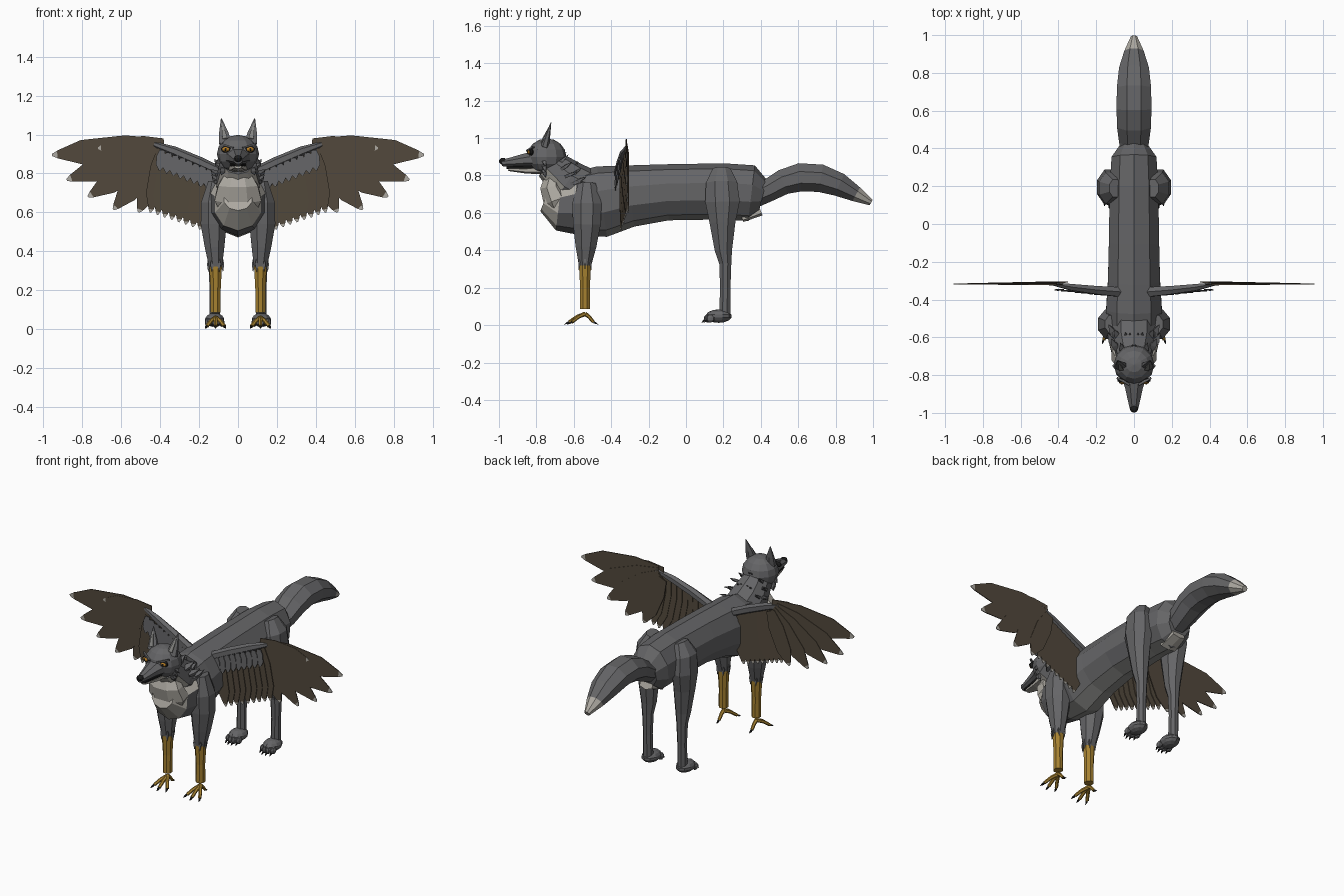
import bpy
import bmesh
import math
from mathutils import Vector, Matrix

default_cube = bpy.data.objects.get("Cube")
if default_cube:
    bpy.data.objects.remove(default_cube, do_unlink=True)


def make_material(name, red, green, blue):
    material = bpy.data.materials.new(name)
    material.use_nodes = True
    colour = (red, green, blue, 1)
    material.diffuse_color = colour
    material.node_tree.nodes["Principled BSDF"].inputs["Base Color"].default_value = colour
    return material


GREY = make_material("grey fur", .13, .13, .135)
LIGHT = make_material("light belly fur", .23, .23, .22)
PALE = make_material("pale chest fur", .42, .40, .36)
BROWN = make_material("brown feather", .085, .066, .045)
GOLD = make_material("golden leg scale", .38, .22, .03)
AMBER = make_material("amber eye", .5, .22, .02)
BLACK = make_material("black nose and claw", .012, .012, .012)


def finish(name, mesh_data, materials, rule=None, mirror=False):
    """Turn a bmesh into a flat shaded object, coloured by a face rule."""
    bmesh.ops.recalc_face_normals(mesh_data, faces=mesh_data.faces)
    if rule:
        for face in mesh_data.faces:
            face.material_index = rule(face.calc_center_median(), face.normal)
    mesh = bpy.data.meshes.new(name)
    mesh_data.to_mesh(mesh)
    mesh_data.free()
    for material in materials:
        mesh.materials.append(material)
    part = bpy.data.objects.new(name, mesh)
    bpy.context.collection.objects.link(part)
    if mirror:
        part.modifiers.new("Mirror", "MIRROR")
    return part


def add_loft(mesh_data, stations, sides=8, side_axis=(1, 0, 0)):
    """Skin elliptical rings; each station is x, y, z, side radius, other radius."""
    points = [Vector(station[:3]) for station in stations]
    rings = []
    for index, station in enumerate(stations):
        ahead = points[min(index + 1, len(points) - 1)]
        tangent = (ahead - points[max(index - 1, 0)]).normalized()
        other = tangent.cross(Vector(side_axis)).normalized()
        side = other.cross(tangent)
        ring = []
        for step in range(sides):
            angle = math.tau * (step + .5) / sides
            offset = side * station[3] * math.cos(angle) + other * station[4] * math.sin(angle)
            ring.append(mesh_data.verts.new(points[index] + offset))
        rings.append(ring)
    for first, second in zip(rings, rings[1:]):
        for step in range(sides):
            after = (step + 1) % sides
            mesh_data.faces.new((first[step], first[after], second[after], second[step]))
    mesh_data.faces.new(rings[0])
    mesh_data.faces.new(rings[-1])


def loft(name, stations, materials, rule=None, mirror=False, sides=8, side_axis=(1, 0, 0)):
    mesh_data = bmesh.new()
    add_loft(mesh_data, stations, sides, side_axis)
    return finish(name, mesh_data, materials, rule, mirror)


def ball(name, centre, size, material, mirror=False, segments=10, rings=7):
    mesh_data = bmesh.new()
    matrix = Matrix.Translation(centre) @ Matrix.Diagonal((*size, 1))
    bmesh.ops.create_uvsphere(mesh_data, u_segments=segments, v_segments=rings, radius=1, matrix=matrix)
    return finish(name, mesh_data, [material], mirror=mirror)


def add_spike(mesh_data, base, tip, width, depth, sides=4):
    middle = Vector(base).lerp(Vector(tip), .4)
    add_loft(mesh_data, [(*base, width * .7, depth), (*middle, width, depth), (*tip, .001, .001)], sides)


def add_feather(mesh_data, root, tip, half_width):
    """A flat blade in the wing plane; its last strip is the quill tip."""
    root, tip = Vector(root), Vector(tip)
    across = (tip - root).cross(Vector((0, 1, 0))).normalized() * half_width
    previous = None
    for along, spread in ((0, .55), (.3, 1), (.72, .95), (.95, .3), (1, .08)):
        centre = root.lerp(tip, along)
        pair = [mesh_data.verts.new(centre + across * spread), mesh_data.verts.new(centre - across * spread)]
        if previous:
            face = mesh_data.faces.new((previous[0], previous[1], pair[1], pair[0]))
            face.material_index = int(along == 1)
        previous = pair


def feathers(name, blades, materials):
    mesh_data = bmesh.new()
    for blade in blades:
        add_feather(mesh_data, *blade)
    part = finish(name, mesh_data, materials, mirror=True)
    solid = part.modifiers.new("Thickness", "SOLIDIFY")
    solid.thickness = .005
    solid.offset = 0


# Torso, with pale breast and lighter underside
def torso_colour(centre, normal):
    if centre.y < -.6 and normal.y < -.3 and centre.z > .53:
        return 2
    return 1 if normal.z < -.8 and centre.y > -.5 else 0


loft("torso", [(0, .41, .69, .08, .09), (0, .35, .705, .125, .15), (0, .2, .715, .135, .15),
               (0, -.1, .71, .14, .15), (0, -.3, .69, .145, .165), (0, -.45, .66, .155, .19),
               (0, -.58, .65, .15, .17), (0, -.68, .64, .125, .135), (0, -.755, .67, .075, .065)],
     [GREY, LIGHT, PALE], torso_colour, sides=10)
loft("neck", [(0, -.52, .71, .12, .12), (0, -.63, .77, .115, .115), (0, -.73, .86, .085, .085)],
     [GREY, PALE], lambda centre, normal: int(normal.y < -.45 and normal.z < .1), sides=10)
loft("breast_bib", [(0, -.71, .79, .075, .05), (0, -.72, .74, .11, .065), (0, -.69, .67, .13, .08),
                    (0, -.66, .57, .08, .06)], [PALE], sides=8)

# Pointed fur collar in two rows
collar = bmesh.new()
for row in range(2):
    for step in range(5):
        angle = math.radians(-25 + 28 * step + 12 * row)
        out = Vector((math.cos(angle), -.45 * math.sin(angle), .8 * math.sin(angle)))
        base = Vector((0, -.64 + .06 * row, .79 - .05 * row)) + out * .105
        add_spike(collar, base, base + out * .035 + Vector((0, .065, .025)), .024, .012)
finish("fur_collar", collar, [GREY], mirror=True)

# Head
ball("head", (0, -.745, .9), (.108, .105, .098), GREY, segments=12, rings=8)
loft("muzzle", [(0, -.81, .885, .07, .05), (0, -.87, .88, .05, .038), (0, -.93, .872, .036, .028),
                (0, -.985, .866, .022, .018)], [GREY])
loft("mouth_line", [(0, -.8, .845, .05, .012), (0, -.96, .843, .022, .008)], [BLACK], sides=6)
loft("lower_jaw", [(0, -.76, .83, .06, .025), (0, -.86, .827, .04, .016), (0, -.95, .833, .019, .009)],
     [PALE], sides=6)
ball("nose", (0, -.978, .876), (.022, .022, .018), BLACK)
ball("eye_rims", (.062, -.828, .925), (.027, .014, .018), BLACK, True)
ball("eyes", (.063, -.836, .924), (.019, .012, .012), AMBER, True)
ball("pupils", (.064, -.846, .924), (.006, .004, .008), BLACK, True)
loft("brows", [(.025, -.85, .932, .008, .006), (.09, -.815, .953, .008, .006)], [GREY], mirror=True,
     sides=4, side_axis=(0, 1, 0))
loft("ears", [(.066, -.755, .955, .038, .022), (.074, -.74, 1.01, .027, .014), (.086, -.722, 1.083, .002, .002)],
     [GREY], mirror=True, sides=6)
loft("inner_ears", [(.067, -.774, .98, .018, .004), (.074, -.756, 1.015, .013, .004),
                    (.083, -.733, 1.06, .001, .001)], [LIGHT], mirror=True, sides=4)
cheeks = bmesh.new()
for drop in range(3):
    add_spike(cheeks, (.075, -.76, .88 - .025 * drop), (.116 - .015 * drop, -.75, .85 - .03 * drop), .02, .015)
finish("cheek_tufts", cheeks, [GREY], mirror=True)

# Tail with pale tip
loft("tail", [(0, .36, .69, .07, .07), (0, .44, .72, .085, .065), (0, .52, .765, .097, .073),
              (0, .61, .79, .1, .082), (0, .72, .785, .098, .08), (0, .82, .75, .085, .068),
              (0, .91, .7, .055, .045), (0, .99, .655, .018, .018)],
     [GREY, PALE], lambda centre, normal: int(centre.y > .92))

# Front legs: furred above, scaled below
loft("front_upper_legs", [(.12, -.53, .76, .035, .05), (.125, -.53, .65, .07, .085), (.125, -.53, .54, .072, .08),
                          (.12, -.535, .42, .054, .06), (.115, -.54, .32, .036, .036)], [GREY], mirror=True)
loft("front_shins", [(.115, -.54, .34, .036, .036), (.115, -.54, .2, .028, .028), (.115, -.54, .085, .028, .03)],
     [GOLD], mirror=True)
cuffs = bmesh.new()
for step in range(6):
    out = Vector((math.cos(step * math.tau / 6), math.sin(step * math.tau / 6), 0))
    base = Vector((.115, -.54, .36)) + out * .032
    add_spike(cuffs, base, base + out * .006 - Vector((0, 0, .065)), .014, .007)
finish("leg_fur_cuffs", cuffs, [GREY], mirror=True)

# Bird feet: three toes forward, one back
toes, talons = bmesh.new(), bmesh.new()
for spread, reach in ((-.045, -.07), (0, -.085), (.045, -.07), (0, .045)):
    ankle = Vector((.115, -.54, .06))
    end = ankle + Vector((spread, reach, -.044))
    knuckle = ankle.lerp(end, .5) + Vector((0, 0, .006))
    add_loft(toes, [(*ankle, .013, .012), (*knuckle, .011, .01), (*end, .01, .009)], 6)
    point = end + Vector((spread * .2, math.copysign(.026, reach), -.012))
    add_spike(talons, end, point, .007, .007)
finish("front_toes", toes, [GOLD], mirror=True)
finish("front_talons", talons, [BLACK], mirror=True)

# Hind legs and paws
loft("hind_legs", [(.1, .19, .835, .035, .05), (.125, .19, .76, .065, .09), (.13, .195, .66, .07, .1),
                   (.125, .195, .55, .062, .075), (.12, .2, .4, .045, .05), (.12, .21, .33, .034, .035),
                   (.12, .21, .2, .028, .03), (.12, .207, .06, .03, .032)], [GREY], mirror=True)
ball("hind_paws", (.12, .175, .048), (.052, .07, .036), GREY, True)
paw_claws = bmesh.new()
for number, shift in enumerate((-.036, -.012, .012, .036)):
    front = .112 + abs(shift) * .5
    ball("hind_toe_" + str(number + 1), (.12 + shift, front, .035), (.015, .024, .022), GREY, True, 8, 5)
    add_spike(paw_claws, (.12 + shift, front - .018, .028), (.12 + shift, front - .035, .012), .006, .006)
finish("hind_claws", paw_claws, [BLACK], mirror=True)
loft("rump_patch", [(0, .3, .57, .06, .02), (0, .4, .61, .05, .025)], [PALE], sides=6)

# Wings: arm, long outer feathers, inner feathers, front coverts
loft("wing_arms", [(.07, -.36, .8, .03, .025), (.2, -.35, .86, .025, .027), (.33, -.335, .915, .02, .025),
                   (.43, -.317, .95, .009, .014)], [GREY], mirror=True, sides=6, side_axis=(0, 1, 0))

outer = []
for step, (tip_x, tip_z) in enumerate(((.955, .895), (.88, .767), (.77, .68), (.64, .614), (.51, .6))):
    outer.append(((.41 - .008 * step, -.318 + .003 * step, .945 - .008 * step),
                  (tip_x, -.318 + .003 * step, tip_z), .066 - .003 * step))
outer.append(((.38, -.32, .955), (.72, -.32, .93), .045))
feathers("outer_wing_feathers", outer, [BROWN, PALE])

inner, coverts = [], []
for step in range(9):
    along = step / 8
    root = Vector((.39 - .28 * along, -.325 - .03 * along, .93 - .11 * along))
    inner.append((root, (.45 - .29 * along, -.315 - .035 * along, .6 - .1 * along), .042))
    front = root - Vector((0, .022, .01))
    coverts.append((front, front + Vector((.012, -.004, -.105)), .024))
feathers("inner_wing_feathers", inner, [BROWN, PALE])
feathers("wing_coverts", coverts, [GREY, LIGHT])
